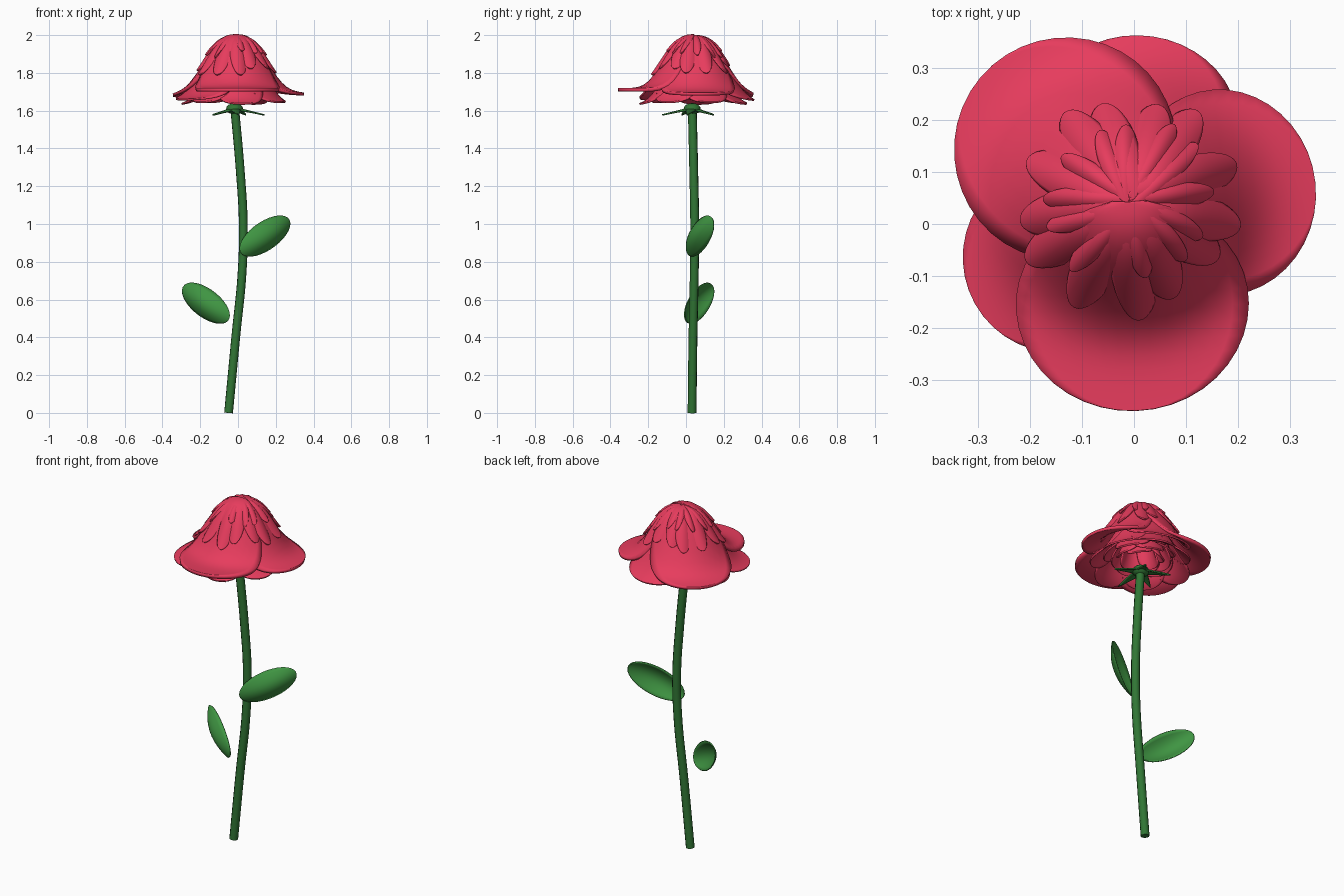
import bpy, math, random
from mathutils import Vector

if "Cube" in bpy.data.objects:
    bpy.data.objects.remove(bpy.data.objects["Cube"])

random.seed(4)

def material(name, col):
    m = bpy.data.materials.new(name)
    m.diffuse_color = (*col, 1)
    m.use_nodes = True
    m.node_tree.nodes["Principled BSDF"].inputs["Base Color"].default_value = m.diffuse_color
    return m

RED = material("petal_red", (0.8, 0.045, 0.11))
GREEN = material("leaf_green", (0.05, 0.30, 0.055))
STEM = material("stem_green", (0.03, 0.18, 0.035))

def sheet(name, fn, nu, nv, mat, thick):
    """Smooth grid surface fn(u, v), u in 0..1 and v in -1..1, given thickness."""
    verts = [fn(i / nu, 2 * j / nv - 1) for i in range(nu + 1) for j in range(nv + 1)]
    n = nv + 1
    faces = [(i * n + j, i * n + j + 1, (i + 1) * n + j + 1, (i + 1) * n + j)
             for i in range(nu) for j in range(nv)]
    me = bpy.data.meshes.new(name)
    me.from_pydata(verts, [], faces)
    me.materials.append(mat)
    me.shade_smooth()
    ob = bpy.data.objects.new(name, me)
    bpy.context.collection.objects.link(ob)
    weld = ob.modifiers.new("weld", 'WELD')
    weld.merge_threshold = 0.0005
    sol = ob.modifiers.new("thickness", 'SOLIDIFY')
    sol.thickness = thick
    sol.offset = 0
    return ob

# stem: bent tube
cu = bpy.data.curves.new("stem", 'CURVE')
cu.dimensions = '3D'
cu.bevel_depth = 0.0235
cu.bevel_resolution = 3
cu.use_fill_caps = True
path = [(-.05, .032, 0), (-.012, .037, .4), (.022, .044, .75), (.028, .046, 1.0),
        (.012, .041, 1.28), (-.018, .033, 1.62)]
sp = cu.splines.new('BEZIER')
sp.bezier_points.add(len(path) - 1)
for p, co in zip(sp.bezier_points, path):
    p.co = co
    p.handle_left_type = p.handle_right_type = 'AUTO'
cu.materials.append(STEM)
bpy.context.collection.objects.link(bpy.data.objects.new("stem", cu))

# leaves: cupped ovals given by centre, half length and half width vectors
def leaf(name, c, L, W):
    c, L, W = Vector(c), Vector(L), Vector(W)
    N = L.cross(W).normalized()
    if N.y > 0:
        N = -N
    def fn(u, v):
        a, b = -math.cos(math.pi * u), math.sin(math.pi * u) * v
        return c + L * a + W * b + N * (0.024 - 0.045 * (a * a + b * b))
    sheet(name, fn, 16, 10, GREEN, 0.006)

leaf("upper_leaf", (.152, .057, .935), (.13, .07, .083), (-.03, -.022, .068))
leaf("lower_leaf", (-.18, .053, .58), (-.122, .075, .083), (.03, -.022, .068))

# bloom: each petal is an oval patch of a bell-shaped dome
CX, CY = -.01, .042

def petal(name, deg, length, width, dome=.19, top=2.0, height=.30, droop=0.0,
          start=0.0, tilt=0.0, fold=0.0, thick=.009):
    az = math.radians(deg)
    def fn(u, v):
        a = start + (length - start) * (1 - math.cos(math.pi * u)) / 2
        s = width * math.sin(math.pi * u) * v
        rho = math.hypot(a, s)
        z = top - height * (1 - math.exp(-(rho / dome) ** 2.8))
        z += tilt * s - fold * s * s - droop * max(rho - .2, 0)
        return (CX + a * math.cos(az) - s * math.sin(az),
                CY + a * math.sin(az) + s * math.cos(az), z)
    return sheet(name, fn, 20, 14, RED, thick)

# five large flared petals, top one first
petal("outer_petal_1", 272, .402, .222, dome=.186, top=1.995, height=.29, droop=-.03, thick=.02)
petal("outer_petal_2", 140, .372, .212, start=-.05, dome=.195, top=1.988, height=.29, droop=.12, thick=.016)
petal("outer_petal_3", 6, .36, .195, dome=.19, top=1.983, height=.28, droop=.1, thick=.016)
petal("outer_petal_4", 218, .355, .18, dome=.195, top=1.975, height=.295, droop=.15)
petal("outer_petal_5", 82, .32, .185, dome=.2, top=1.975, height=.29, droop=.3)

# lower ring of petals peeping out under the large ones
for i in range(7):
    petal(f"lower_petal_{i + 1}", 20 + i * 51.4, .27 + .02 * (i % 2), .12,
          dome=.17, top=1.94, height=.29, droop=.2, start=.04)

# narrow folded petals showing on the dome, in two sizes
for i in range(13):
    petal(f"folded_petal_{i + 1}", 275 + i * 137.5, .225 - .008 * (i % 5), .044,
          dome=.21, top=1.993, height=.29, fold=14, tilt=random.uniform(-.5, .5))
for i in range(12):
    petal(f"small_folded_petal_{i + 1}", 40 + i * 137.5, .17 - .008 * (i % 4), .022,
          dome=.22, top=1.994, height=.29, fold=40, tilt=random.uniform(-.8, .8))

# nested inner petals
for i in range(15):
    k = i / 14
    petal(f"inner_petal_{i + 1}", 60 + i * 137.5, .215 - .115 * k, .12 - .055 * k,
          dome=.155 - .085 * k, top=1.96 - .04 * k, height=.31 - .03 * k,
          tilt=random.uniform(-.15, .15))

# calyx: small bulb and pointed sepals
bpy.ops.mesh.primitive_uv_sphere_add(segments=16, ring_count=8, radius=1, location=(-.018, .033, 1.61))
bulb = bpy.context.object
bulb.name = "calyx_bulb"
bulb.scale = (.045, .045, .03)
bulb.data.materials.append(STEM)
bpy.ops.object.shade_smooth()

def sepal(name, deg, length):
    az = math.radians(deg)
    def fn(u, v):
        a = length * u
        s = .03 * v * (1 - u) ** .8
        return (-.018 + a * math.cos(az) - s * math.sin(az),
                .033 + a * math.sin(az) + s * math.cos(az),
                1.617 - .04 * u - 12 * s * s)
    sheet(name, fn, 8, 4, STEM, .008)

for i in range(5):
    sepal(f"sepal_{i + 1}", -10 + 72 * i, .16 if i % 2 == 0 else .13)
